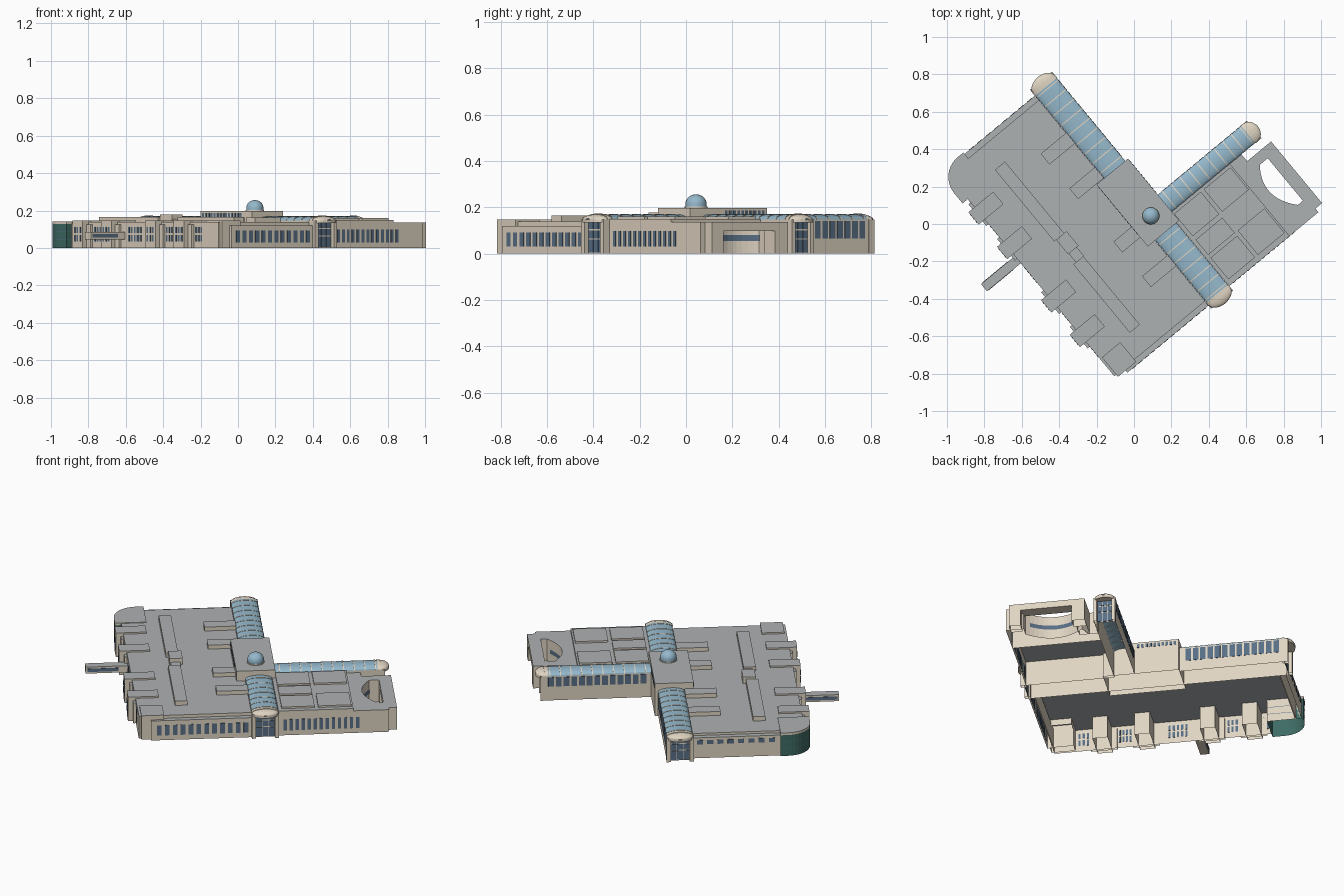
import bpy, bmesh
from math import sin, cos, pi, radians, sqrt
from mathutils import Matrix

if "Cube" in bpy.data.objects:
    bpy.data.objects.remove(bpy.data.objects["Cube"])

ROT = Matrix.Rotation(radians(39.6), 4, 'Z')   # building plan (a, b) -> world


def mat(name, c):
    m = bpy.data.materials.new(name)
    m.diffuse_color = (*c, 1)
    m.use_nodes = True
    m.node_tree.nodes["Principled BSDF"].inputs["Base Color"].default_value = m.diffuse_color
    return m


WALL = mat("stone", (0.74, 0.66, 0.54))
ROOF = mat("roof_grey", (0.42, 0.44, 0.45))
GLASS = mat("vault_glass", (0.30, 0.48, 0.60))
DARK = mat("window_glass", (0.10, 0.16, 0.24))
GREEN = mat("green_glass", (0.05, 0.15, 0.13))


def finish(name, bm, mats, smooth=False):
    bmesh.ops.recalc_face_normals(bm, faces=bm.faces)
    bm.transform(ROT)
    me = bpy.data.meshes.new(name)
    bm.to_mesh(me)
    bm.free()
    for m in mats:
        me.materials.append(m)
    ob = bpy.data.objects.new(name, me)
    bpy.context.collection.objects.link(ob)
    if smooth:
        me.shade_smooth()
    return ob


def add_prism(bm, pts, z0, z1, bottom=False, top=True):
    lo = [bm.verts.new((a, b, z0)) for a, b in pts]
    hi = [bm.verts.new((a, b, z1)) for a, b in pts]
    n = len(pts)
    for i in range(n):
        bm.faces.new((lo[i], lo[(i + 1) % n], hi[(i + 1) % n], hi[i]))
    if top:
        bm.faces.new(hi).material_index = 1
    if bottom:
        bm.faces.new(lo[::-1])


def prism(name, pts, z0, z1, wall=WALL, roof=ROOF, bottom=False, top=True):
    bm = bmesh.new()
    add_prism(bm, pts, z0, z1, bottom, top)
    return finish(name, bm, [wall, roof])


def rect(a0, a1, b0, b1):
    return [(a0, b0), (a1, b0), (a1, b1), (a0, b1)]


def box(name, a0, a1, b0, b1, z0, z1, **k):
    return prism(name, rect(a0, a1, b0, b1), z0, z1, **k)


def windows(name, axis, pos, lo, hi, n, rows, fill=0.6):
    """Row(s) of thin panes on the plane axis = pos."""
    bm = bmesh.new()
    step = (hi - lo) / n
    for i in range(n):
        s = lo + step * (i + (1 - fill) / 2)
        e = s + step * fill
        for z0, z1 in rows:
            r = (pos - .002, pos + .002, s, e) if axis == 'a' else (s, e, pos - .002, pos + .002)
            add_prism(bm, rect(*r), z0, z1, True)
    finish(name, bm, [DARK, DARK])


def vault(name, axis, c, w, s0, s1, n_ribs, end, spring=.148, rise=.022):
    """Glass barrel roof; end = +1/-1 side that carries the rounded stone hood."""
    P = (lambda s, t, z: (s, t, z)) if axis == 'a' else (lambda s, t, z: (t, s, z))

    def arch(s, half, up, base=spring, n=12):
        return [P(s, c - half * cos(pi * i / n), base + up * sin(pi * i / n)) for i in range(n + 1)]

    def loft(bm, rows):
        vs = [[bm.verts.new(p) for p in r] for r in rows]
        for r, q in zip(vs, vs[1:]):
            for i in range(len(r) - 1):
                bm.faces.new((r[i], r[i + 1], q[i + 1], q[i]))

    bm = bmesh.new()
    loft(bm, [arch(s0, w, rise), arch(s1, w, rise)])
    finish(name + "_glass_roof", bm, [GLASS])
    bm = bmesh.new()
    for i in range(n_ribs):
        s = s0 + (s1 - s0) * (i + .5) / n_ribs
        loft(bm, [arch(s + d, w + g, rise + g) for d, g in ((-.003, -.001), (-.003, .002), (.003, .002), (.003, -.001))])
    finish(name + "_ribs", bm, [WALL])
    # rounded hood with a fascia
    e = s1 if end > 0 else s0
    bm = bmesh.new()
    rows, N = [], 7
    for i in range(N + 1):
        t = i / N
        k = max(sqrt(1 - t ** 2), .15)
        rows.append(arch(e + end * .048 * t, w * k, rise * k))
    loft(bm, [arch(e - end * .02, w + .003, rise + .003)] + [arch(e, w + .003, rise + .003)] + rows)
    rim = [r[0][:2] for r in rows] + [r[-1][:2] for r in rows[::-1]]
    add_prism(bm, rim, spring - .014, spring, True, False)
    finish(name + "_hood", bm, [WALL])
    # hall walls, entrance piers and glazed entrance
    wb = (s0, s1, c - w, c + w) if axis == 'a' else (c - w, c + w, s0, s1)
    box(name + "_hall_walls", *wb, 0, spring, top=False)
    for sd in (-1, 1):
        u0, u1 = sorted((c + sd * w * 1.03, c + sd * w * .72))
        v0, v1 = sorted((e - end * .01, e + end * .022))
        box(name + "_entrance_pier", *((v0, v1, u0, u1) if axis == 'a' else (u0, u1, v0, v1)), 0, spring)
    windows(name + "_entrance_glass", axis, e + end * .001, c - w * .7, c + w * .7, 3, [(.005, .06), (.066, .10), (.106, .134)], .93)


# main block with lower ledges along its two ends
prism("main_block", [(-.6, -.56), (.03, -.56), (.03, .835), (-.46, .835), (-.46, .67), (-.6, .67)], 0, .138)
box("south_ledge", -.534, .03, -.59, -.555, 0, .12)
box("north_ledge", -.46, .03, .83, .866, 0, .125)
box("corner_block", -.545, -.46, -.575, -.44, .1, .147)
box("corner_wing", -.587, -.53, -.575, -.44, 0, .147)
windows("south_windows", 'b', -.59, -.51, .02, 12, [(.03, .092)])
windows("north_windows", 'b', .866, -.44, .02, 8, [(.085, .11)])

# bays on the long side, matching roof boxes by the hall
for i, b in enumerate((.57, .33, -.04, -.28)):
    box("facade_bay", -.642, -.47, b - .043, b + .043, 0, .147)
    box("bay_plinth", -.615, -.598, b - .075, b + .075, 0, .125)
    box("roof_box", -.145, -.02 if i == 2 else .033, b - .037, b + .037, .138, .162)
    windows("bay_windows", 'a', -.642, b - .035, b + .035, 3, [(.035, .07), (.08, .112)], .5)
for lo, hi, n in ((.415, .485, 3), (.08, .2, 5), (-.2, -.12, 4), (-.43, -.36, 3), (.62, .66, 2)):
    windows("facade_windows", 'a', -.6, lo, hi, n, [(.035, .07), (.08, .112)], .5)

# long raised roof spine with its centre pieces
box("roof_spine_north", -.388, -.319, .2, .697, .138, .165)
box("roof_spine_south", -.388, -.319, -.434, .04, .138, .165)
box("spine_centre", -.375, -.302, .1, .2, .138, .178)
box("spine_link", -.37, -.315, .04, .1, .138, .155)

# enclosed footbridge
box("footbridge", -.835, -.6, .224, .274, .045, .085, bottom=True)
for b in (.224, .274):
    windows("footbridge_glass", 'b', b, -.825, -.65, 1, [(.055, .075)], 1)

# rounded green glass corner
arc = [(-.50 + .135 * cos(pi / 2 + pi / 2 * i / 10), .74 + .135 * sin(pi / 2 + pi / 2 * i / 10)) for i in range(11)]
drum = [(-.46, .67), (-.46, .875)] + arc + [(-.635, .67)]
prism("corner_drum", drum, 0, .13, wall=GREEN, top=False)
prism("drum_cap", [(-.548 + (a + .548) * 1.01, .77 + (b - .77) * 1.01) for a, b in drum], .128, .142)
for z in (.045, .088):
    prism("drum_band", [(-.548 + (a + .548) * 1.008, .77 + (b - .77) * 1.008) for a, b in drum], z, z + .003, wall=DARK, top=False)

# central tower block and dome
box("central_block", -.02, .198, -.14, .29, 0, .198)
windows("central_windows_west", 'a', -.02, -.06, .28, 14, [(.165, .187)])
windows("central_windows_east", 'a', .198, .05, .28, 10, [(.165, .187)])
bm = bmesh.new()
prof = [(.046, .196), (.046, .215)] + [(.046 * cos(pi / 2 * i / 8), .215 + .041 * sin(pi / 2 * i / 8)) for i in range(1, 9)]
vs = [bm.verts.new((.097 + r, -.024, z)) for r, z in prof]
es = [bm.edges.new(p) for p in zip(vs, vs[1:])]
bmesh.ops.spin(bm, geom=vs + es, cent=(.097, -.024, 0), axis=(0, 0, 1), angle=2 * pi, steps=24)
bmesh.ops.remove_doubles(bm, verts=bm.verts, dist=.0005)
finish("dome", bm, [GLASS], True)
ring = [(.097 + .049 * cos(2 * pi * i / 24), -.024 + .049 * sin(2 * pi * i / 24)) for i in range(24)]
prism("dome_base", ring, .198, .204, roof=WALL)

# three glass vaulted halls
vault("north_vault", 'b', .105, .074, .29, .885, 9, 1)
vault("south_vault", 'b', .105, .074, -.59, -.14, 7, -1)
vault("east_vault", 'a', -.02, .059, .198, .795, 10, 1)
windows("north_hall_windows", 'a', .179, .32, .86, 13, [(.065, .142)], .75)
windows("east_hall_windows", 'b', .039, .22, .78, 13, [(.085, .142)], .75)

# east wing, its curved courtyard wall and roof panels
box("east_wing", .18, .6, -.58, -.078, 0, .15)
n = 14
curve = [(.668 + .072 * (2 * i / n - 1) ** 2, -.16 - .32 * i / n) for i in range(n + 1)]
prism("east_wing_end", [(.6, -.58), (.6, -.078), (.68, -.078), (.68, -.13)] + curve + [(.80, -.48), (.80, -.58)], 0, .136)
bm = bmesh.new()
for z0, z1 in ((.055, .08),):
    for p, q in zip(curve[1:-1], curve[2:-1]):
        bm.faces.new([bm.verts.new((x + .003, y, z)) for (x, y), z in ((p, z0), (q, z0), (q, z1), (p, z1))])
finish("court_glass", bm, [DARK])
for a0, a1, b0, b1 in ((.2, .385, -.25, -.095), (.405, .59, -.25, -.095), (.2, .385, -.38, -.275), (.405, .59, -.55, -.38), (.2, .385, -.55, -.40)):
    box("roof_panel", a0, a1, b0, b1, .15, .16)
windows("wing_windows", 'b', -.58, .2, .64, 13, [(.03, .098)], .55)

# gateway frame closing the courtyard
box("gate_lintel", .775, .846, -.555, -.127, .097, .136, bottom=True)
box("gate_post_north", .775, .846, -.2, -.127, 0, .097, top=False)
box("gate_post_south", .775, .846, -.555, -.49, 0, .097, top=False)
box("gate_link", .68, .775, -.185, -.127, 0, .136)
